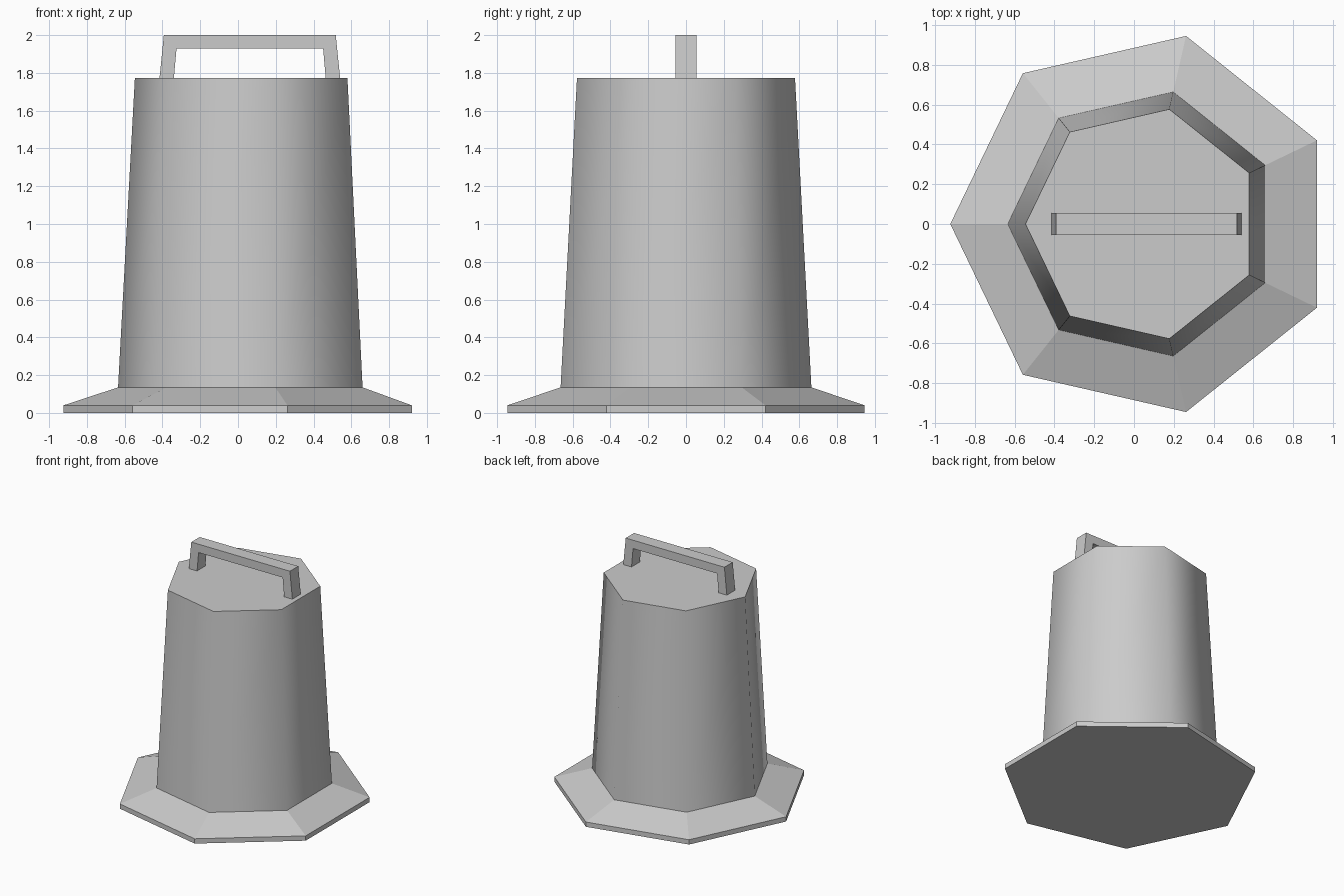
import bpy, bmesh
from math import pi, cos, sin

cube = bpy.data.objects.get("Cube")
if cube:
    bpy.data.objects.remove(cube, do_unlink=True)

SIDES = 7
CENTRE_X = 0.046

grey = bpy.data.materials.new("plain_grey")
grey.use_nodes = True
colour = (0.6, 0.6, 0.6, 1)
grey.diffuse_color = colour
grey.node_tree.nodes["Principled BSDF"].inputs["Base Color"].default_value = colour


def finish(name, bm):
    bmesh.ops.recalc_face_normals(bm, faces=bm.faces)
    mesh = bpy.data.meshes.new(name)
    bm.to_mesh(mesh)
    bm.free()
    mesh.materials.append(grey)
    obj = bpy.data.objects.new(name, mesh)
    bpy.context.collection.objects.link(obj)
    return obj


def ring(bm, radius, z):
    angles = [pi + 2 * pi * i / SIDES for i in range(SIDES)]
    return [bm.verts.new((CENTRE_X + radius * cos(a), radius * sin(a), z)) for a in angles]


# Seven-sided weight: base plate, sloping flange and smooth tapered body
bm = bmesh.new()
profile = [(0.97, 0), (0.97, 0.04), (0.681, 0.135), (0.592, 1.773)]
rings = [ring(bm, r, z) for r, z in profile]
for level, (low, high) in enumerate(zip(rings, rings[1:])):
    for i in range(SIDES):
        j = (i + 1) % SIDES
        face = bm.faces.new((low[i], low[j], high[j], high[i]))
        face.smooth = level == 2
bm.faces.new(rings[0])
bm.faces.new(rings[-1])
# Keep the flat caps and flange crisp against the smooth body
for edge in bm.edges:
    if any(not f.smooth for f in edge.link_faces):
        edge.smooth = False
finish("tapered_body", bm)

# Handle: a slightly tapered arch, extruded front to back
bm = bmesh.new()
MID, HALF_DEPTH = 0.0625, 0.055
half_arch = [(0.478, 1.773), (0.455, 2.0), (0.388, 1.93), (0.402, 1.773)]
outer_foot, outer_top, inner_top, inner_foot = half_arch
quads = [[(s * x, z) for x, z in half_arch] for s in (1, -1)]
quads.append([outer_top, (-outer_top[0], 2.0), (-inner_top[0], 1.93), inner_top])
for quad in quads:
    bm.faces.new([bm.verts.new((MID + x, -HALF_DEPTH, z)) for x, z in quad])
bmesh.ops.remove_doubles(bm, verts=bm.verts, dist=0.0001)
bmesh.ops.recalc_face_normals(bm, faces=bm.faces)
extruded = bmesh.ops.extrude_face_region(bm, geom=bm.faces[:], use_keep_orig=True)
moved = [g for g in extruded["geom"] if isinstance(g, bmesh.types.BMVert)]
bmesh.ops.translate(bm, verts=moved, vec=(0, 2 * HALF_DEPTH, 0))
bmesh.ops.dissolve_limit(bm, angle_limit=0.01, verts=bm.verts, edges=bm.edges)
finish("carry_handle", bm)
